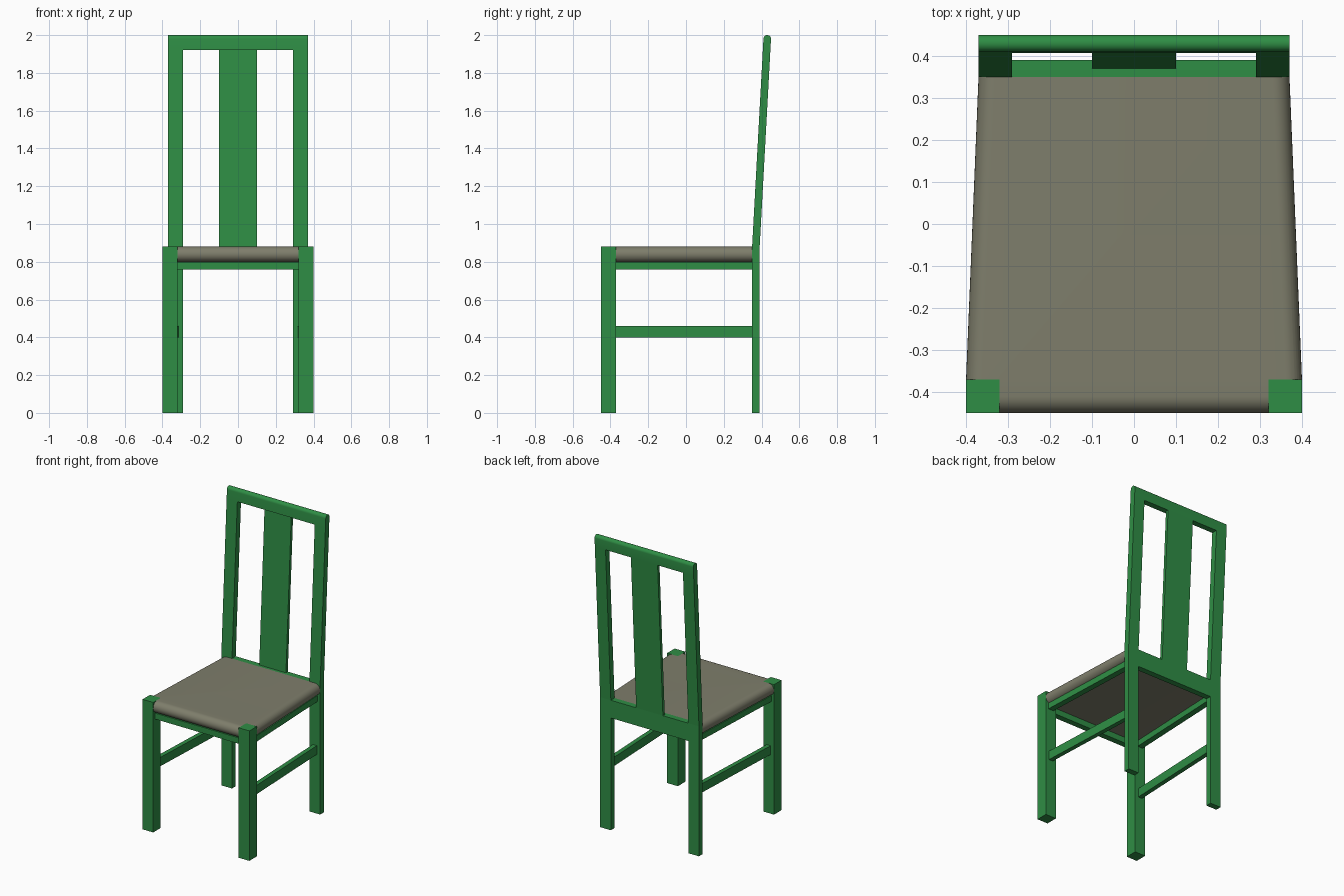
import bpy, bmesh
from math import sin, cos, pi

old = bpy.data.objects.get("Cube")
if old:
    bpy.data.objects.remove(old, do_unlink=True)


def material(name, rgb):
    m = bpy.data.materials.new(name)
    m.use_nodes = True
    m.diffuse_color = (*rgb, 1)
    m.node_tree.nodes["Principled BSDF"].inputs["Base Color"].default_value = (*rgb, 1)
    return m


green = material("green paint", (0.028, 0.27, 0.059))
taupe = material("taupe upholstery", (0.21, 0.208, 0.148))


def loft(name, rings, mat, smooth=False):
    """Bridge equal rings of points and cap both ends."""
    bm = bmesh.new()
    loops = [[bm.verts.new(p) for p in ring] for ring in rings]
    n = len(loops[0])
    for a, b in zip(loops, loops[1:]):
        for i in range(n):
            j = (i + 1) % n
            bm.faces.new((a[i], a[j], b[j], b[i]))
    bm.faces.new(loops[0][::-1])
    bm.faces.new(loops[-1])
    bmesh.ops.recalc_face_normals(bm, faces=bm.faces)
    me = bpy.data.meshes.new(name)
    bm.to_mesh(me)
    bm.free()
    me.materials.append(mat)
    ob = bpy.data.objects.new(name, me)
    bpy.context.collection.objects.link(ob)
    if smooth:
        smooth_object(ob)
    return ob


def smooth_object(ob):
    bpy.ops.object.select_all(action='DESELECT')
    ob.select_set(True)
    bpy.context.view_layer.objects.active = ob
    bpy.ops.object.shade_smooth_by_angle(angle=pi / 6)


def box(name, x0, x1, y0, y1, z0, z1):
    rings = [[(x0, y0, z), (x1, y0, z), (x1, y1, z), (x0, y1, z)] for z in (z0, z1)]
    return loft(name, rings, green)


def extrude_x(name, profile, x0, x1, smooth=False):
    return loft(name, [[(x, y, z) for y, z in profile] for x in (x0, x1)], green, smooth)


def side_bar(name, s, width, z0, z1):
    """Bar running from a front leg to the narrower-set back leg."""
    h = width / 2
    rings = [[(s * (x - h), y, z0), (s * (x + h), y, z0),
              (s * (x + h), y, z1), (s * (x - h), y, z1)]
             for x, y in ((0.36, -0.37), (0.33, 0.35))]
    return loft(name, rings, green)


SEAT, TOP, RAIL = 0.88, 1.98, 1.92


def lean(z):
    """Backward shift of the backrest at a height."""
    return 0.06 * max(0, z - SEAT) / (TOP - SEAT)


# Legs, posts, side rails and stretchers
for s, side in ((1, "left"), (-1, "right")):
    box("front_leg_" + side, *sorted((s * 0.32, s * 0.40)), -0.45, -0.37, 0, SEAT)
    post = [(0.35, 0), (0.39, 0), (0.39, SEAT), (0.39 + lean(RAIL), RAIL),
            (0.35 + lean(RAIL), RAIL), (0.35, SEAT)]
    extrude_x("back_post_" + side, post, *sorted((s * 0.29, s * 0.37)))
    side_bar("side_rail_" + side, s, 0.04, 0.76, 0.80)
    side_bar("stretcher_" + side, s, 0.03, 0.40, 0.46)

# Cross rails of the seat frame
box("front_rail", -0.32, 0.32, -0.43, -0.39, 0.76, 0.80)
box("back_rail", -0.29, 0.29, 0.35, 0.39, 0.76, SEAT)

# Leaning splat
splat = [(0.37, SEAT), (0.39, SEAT), (0.39 + lean(RAIL), RAIL), (0.37 + lean(RAIL), RAIL)]
extrude_x("back_splat", splat, -0.10, 0.10)

# Top rail with a half-round upper edge
crest = [(0.35 + lean(RAIL), RAIL), (0.39 + lean(RAIL), RAIL)]
crest += [(0.43 + 0.02 * cos(pi * i / 12), TOP + 0.02 * sin(pi * i / 12)) for i in range(13)]
extrude_x("top_rail", crest, -0.37, 0.37, True)

# Seat pad: half-round front and sides, flat back
rings = []
for i in range(17):
    t = pi * (i / 16 - 0.5)
    d, z = 0.04 * (1 - cos(t)), 0.84 + 0.04 * sin(t)
    f, b = 0.403 - d, 0.37 - d
    rings.append([(-f, -0.45 + d, z), (f, -0.45 + d, z), (b, 0.35, z), (-b, 0.35, z)])
pad = loft("seat_pad", rings, taupe)

# Notch the pad around the front legs
for s in (1, -1):
    cutter = box("notch_cutter", *sorted((s * 0.32, s * 0.5)), -0.5, -0.37, 0.7, 1)
    cutter.hide_render = True
    mod = pad.modifiers.new("notch", 'BOOLEAN')
    mod.operation, mod.solver, mod.object = 'DIFFERENCE', 'EXACT', cutter
    bpy.context.view_layer.objects.active = pad
    bpy.ops.object.modifier_apply(modifier=mod.name)
    bpy.data.objects.remove(cutter, do_unlink=True)
while len(pad.data.materials) > 1:
    pad.data.materials.pop()
for p in pad.data.polygons:
    p.material_index = 0
smooth_object(pad)
